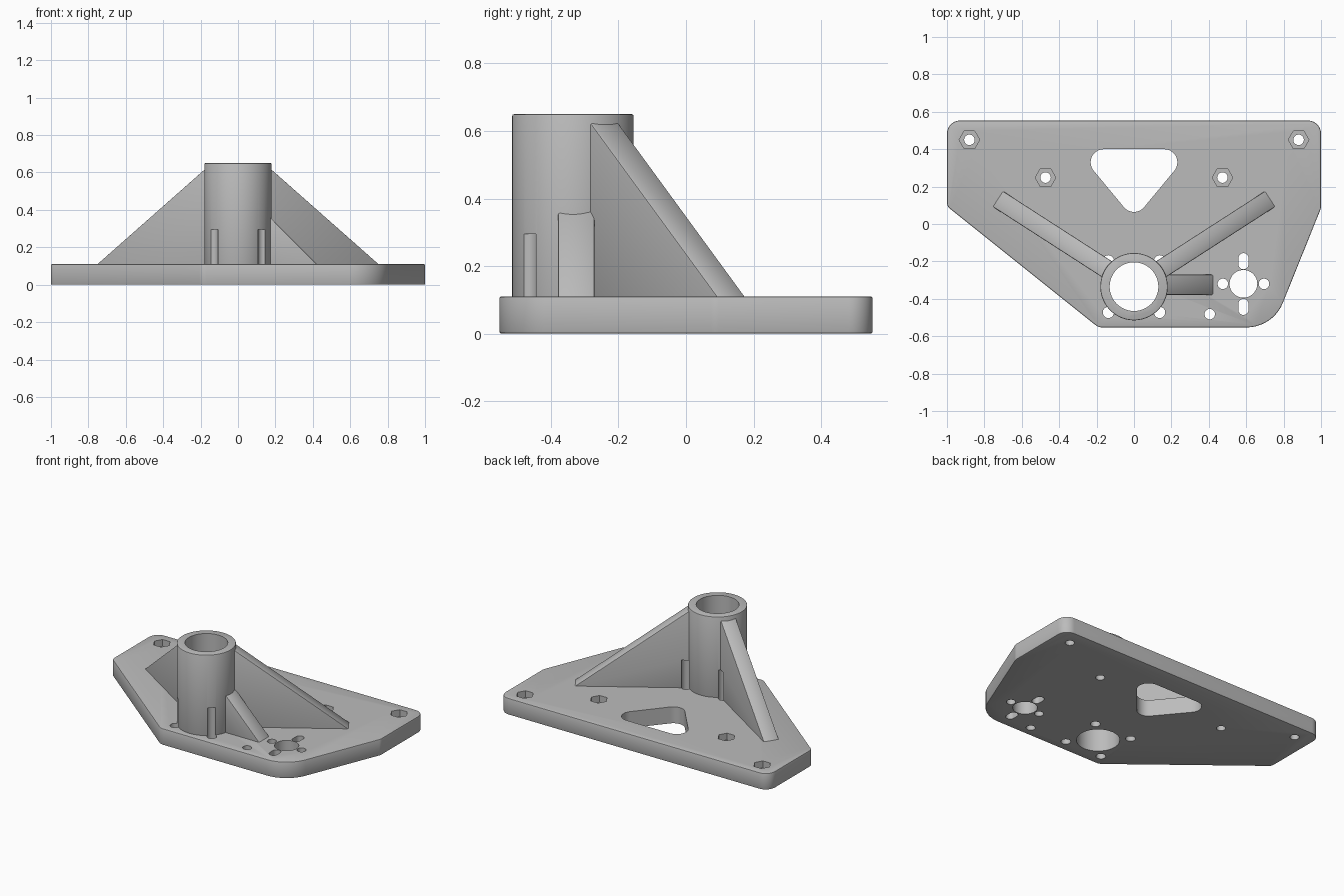
import bpy, bmesh, math
from mathutils import Vector, Matrix

if "Cube" in bpy.data.objects:
    bpy.data.objects.remove(bpy.data.objects["Cube"], do_unlink=True)

GREY = 0.5
TOP = 0.11                      # upper face of the plate
TUBE = Vector((0, -0.335))      # tube axis
TUBE_HEIGHT = 0.65

mat = bpy.data.materials.new("plain grey")
mat.use_nodes = True
mat.diffuse_color = (GREY, GREY, GREY, 1)
mat.node_tree.nodes["Principled BSDF"].inputs["Base Color"].default_value = (GREY, GREY, GREY, 1)


def rounded(corners, steps=10):
    """Outline from (x, y, radius) corners, each replaced by a tangent arc."""
    pts = []
    for i, (x, y, r) in enumerate(corners):
        p = Vector((x, y))
        a = (Vector(corners[i - 1][:2]) - p).normalized()
        b = (Vector(corners[(i + 1) % len(corners)][:2]) - p).normalized()
        half = a.angle(b) / 2
        mid = p + (a + b).normalized() * r / math.sin(half)
        start = p + a * r / math.tan(half) - mid
        sweep = start.angle_signed(p + b * r / math.tan(half) - mid)
        for k in range(steps + 1):
            pts.append(mid + Matrix.Rotation(-sweep * k / steps, 2) @ start)
    return pts


def circle(x, y, r, n=32):
    return [Vector((x + r * math.cos(math.tau * k / n), y + r * math.sin(math.tau * k / n)))
            for k in range(n)]


def slot(x, y, w, h):
    w, h = w / 2, h / 2
    return rounded([(x - w, y - h, w * .99), (x + w, y - h, w * .99),
                    (x + w, y + h, w * .99), (x - w, y + h, w * .99)])


def prism(bm, pts, z0, z1):
    low = [bm.verts.new((p.x, p.y, z0)) for p in pts]
    face = bm.faces.new(low)
    up = bmesh.ops.extrude_face_region(bm, geom=[face])["geom"]
    bmesh.ops.translate(bm, vec=(0, 0, z1 - z0),
                        verts=[v for v in up if isinstance(v, bmesh.types.BMVert)])


def finish(name, bm):
    bmesh.ops.recalc_face_normals(bm, faces=bm.faces)
    mesh = bpy.data.meshes.new(name)
    bm.to_mesh(mesh)
    bm.free()
    mesh.materials.append(mat)
    obj = bpy.data.objects.new(name, mesh)
    bpy.context.collection.objects.link(obj)
    return obj


def solid(name, pts, z0, z1):
    bm = bmesh.new()
    prism(bm, pts, z0, z1)
    return finish(name, bm)


def rib(name, angle, centre, width, reach, height):
    """Triangular web running outwards from the tube, wedge tip on the plate."""
    inner, surface, base = 0.14, 0.178, TOP - 0.01
    slope = (height - TOP) / (reach - surface)
    profile = [(inner, base), (reach + 0.01 / slope, base),
               (inner, height + slope * (surface - inner))]
    bm = bmesh.new()
    prism(bm, [Vector(p) for p in profile], -width / 2, width / 2)
    bm.transform(Matrix.Translation((centre[0], centre[1], 0))
                 @ Matrix.Rotation(angle, 4, 'Z') @ Matrix.Rotation(math.pi / 2, 4, 'X'))
    return finish(name, bm)


# Base plate outline
plate = solid("base_plate", rounded([
    (-1, 0.553, 0.07), (-1, 0.095, 0.04), (-0.19, -0.553, 0.06),
    (0.743, -0.553, 0.21), (1, 0.085, 0.06), (1, 0.553, 0.07)]), 0, TOP)

# Upright tube, started inside the plate
tube = solid("upright_tube", circle(*TUBE, 0.18, 96), 0.05, TUBE_HEIGHT)

# Two long ribs and one short side rib
tilt = math.radians(32.8)
ribs = [rib("left_long_rib", tilt, TUBE, 0.1, 0.865, 0.62),
        rib("right_long_rib", math.pi - tilt, TUBE, 0.1, 0.865, 0.62),
        rib("short_side_rib", 0, (0, -0.325), 0.108, 0.422, 0.355)]

# Cutter for the bore, holes, slots, window and tube grooves
bm = bmesh.new()
prism(bm, circle(*TUBE, 0.13, 96), -0.1, 1)
prism(bm, rounded([(-0.311, 0.4, 0.07), (0, 0.025, 0.07), (0.311, 0.4, 0.07)]), -0.1, 0.2)
for sx in (-1, 1):
    for sy in (-1, 1):
        prism(bm, circle(sx * 0.137, TUBE.y + sy * 0.138, 0.03), -0.1, 0.295)
bolts = [(s * x, y) for s in (-1, 1) for x, y in ((0.88, 0.45), (0.473, 0.248))]
for x, y in bolts + [(0.475, -0.32), (0.695, -0.32), (0.405, -0.482)]:
    prism(bm, circle(x, y, 0.028), -0.1, 0.2)
prism(bm, circle(0.585, -0.32, 0.074, 48), -0.1, 0.2)
for y in (-0.199, -0.443):
    prism(bm, slot(0.585, y, 0.054, 0.086), -0.1, 0.2)
holes = finish("hole_cutter", bm)

# Cutter for the hexagonal nut pockets
bm = bmesh.new()
for x, y in bolts:
    prism(bm, circle(x, y, 0.055, 6), TOP - 0.045, 0.2)
pockets = finish("pocket_cutter", bm)
holes.hide_render = pockets.hide_render = True

# Soften edges, cut, then shade
for obj in [plate, tube] + ribs:
    bevel = obj.modifiers.new("soft_edges", 'BEVEL')
    bevel.width, bevel.segments = 0.006, 2
    bevel.limit_method, bevel.angle_limit = 'ANGLE', math.radians(50)
    for cutter in (holes, pockets) if obj == plate else (holes,):
        cut = obj.modifiers.new("cut", 'BOOLEAN')
        cut.operation, cut.solver, cut.object = 'DIFFERENCE', 'EXACT', cutter
    bpy.ops.object.select_all(action='DESELECT')
    bpy.context.view_layer.objects.active = obj
    obj.select_set(True)
    for m in list(obj.modifiers):
        bpy.ops.object.modifier_apply(modifier=m.name)
    bpy.ops.object.shade_smooth_by_angle(angle=math.radians(30))

for cutter in (holes, pockets):
    bpy.data.objects.remove(cutter, do_unlink=True)
